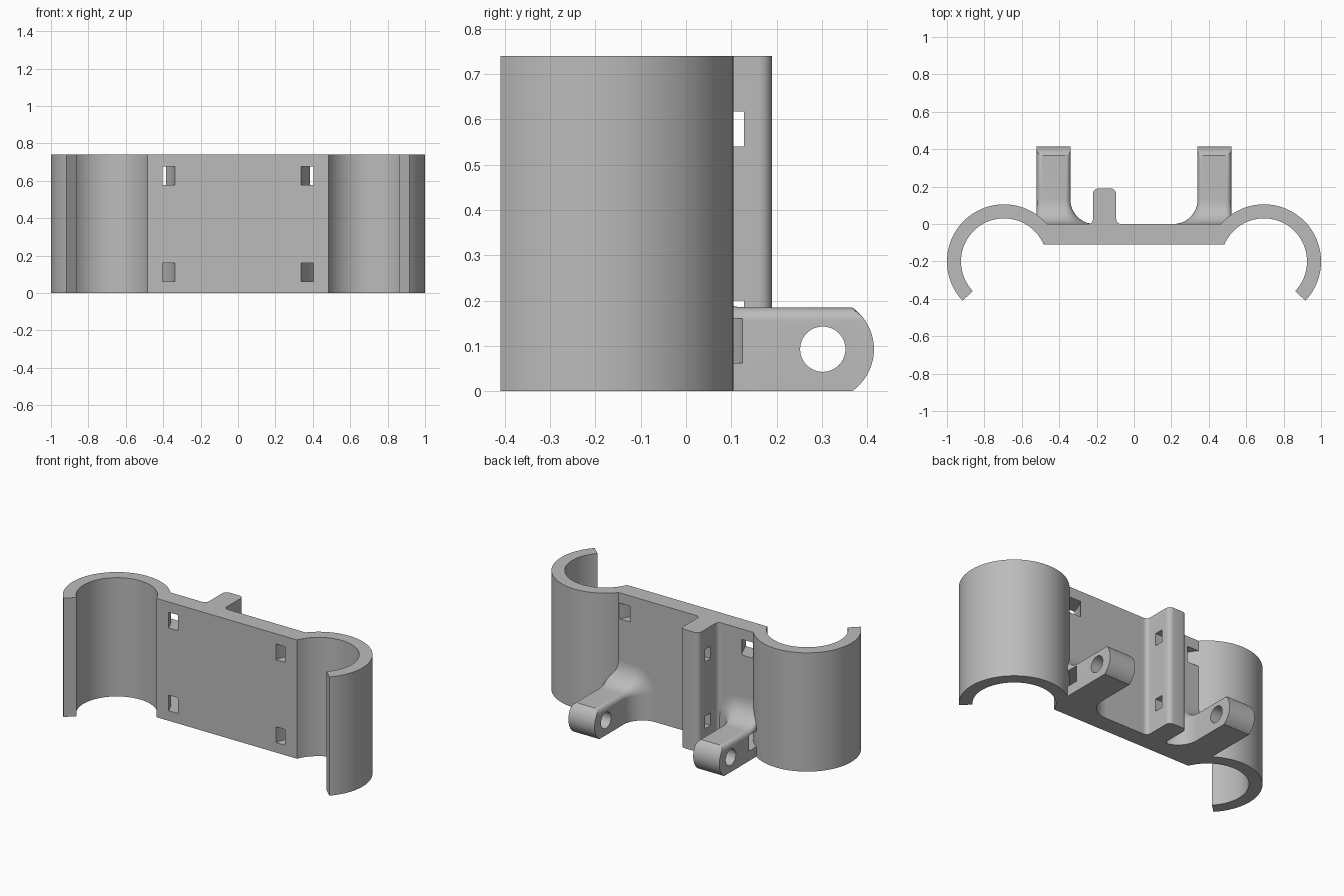
import bpy, bmesh
from math import sin, cos, radians

cube = bpy.data.objects.get("Cube")
if cube:
    bpy.data.objects.remove(cube, do_unlink=True)

grey = bpy.data.materials.new("plain grey")
grey.use_nodes = True
grey.diffuse_color = (0.5, 0.5, 0.5, 1)
grey.node_tree.nodes["Principled BSDF"].inputs["Base Color"].default_value = grey.diffuse_color

HEIGHT = 0.74
CLIP_X, CLIP_Y, OUTER, INNER = 0.695, -0.2, 0.305, 0.23


def arc(cx, cy, r, start, end, n):
    angles = [radians(start + (end - start) * i / n) for i in range(n + 1)]
    return [(cx + r * cos(a), cy + r * sin(a)) for a in angles]


def loft(name, rings):
    """Skin a row of matching closed sections and cap both ends."""
    bm = bmesh.new()
    rows = [[bm.verts.new(p) for p in ring] for ring in rings]
    n = len(rows[0])
    for a, b in zip(rows, rows[1:]):
        for i in range(n):
            j = (i + 1) % n
            bm.faces.new((a[i], a[j], b[j], b[i]))
    bm.faces.new(rows[0])
    bm.faces.new(rows[-1])
    bmesh.ops.recalc_face_normals(bm, faces=bm.faces)
    mesh = bpy.data.meshes.new(name)
    bm.to_mesh(mesh)
    bm.free()
    mesh.materials.append(grey)
    obj = bpy.data.objects.new(name, mesh)
    bpy.context.collection.objects.link(obj)
    return obj


def prism(name, outline, z0, z1):
    return loft(name, [[(x, y, z) for x, y in outline] for z in (z0, z1)])


def bar(name, outline, x0, x1):
    return loft(name, [[(x, y, z) for y, z in outline] for x in (x0, x1)])


def finish(obj, cutters):
    """Cut the openings, then smooth the curved faces."""
    bpy.ops.object.select_all(action="DESELECT")
    bpy.context.view_layer.objects.active = obj
    obj.select_set(True)
    for cutter in cutters:
        mod = obj.modifiers.new("opening", "BOOLEAN")
        mod.operation = "DIFFERENCE"
        mod.solver = "EXACT"
        mod.object = cutter
        bpy.ops.object.modifier_apply(modifier=mod.name)
    bpy.ops.object.shade_smooth_by_angle(angle=radians(30))


def lug(name, side):
    """Arm with rounded top edges, a flared root and a round tip."""
    flare, edge, mid = 0.13, 0.03, 0.0925
    stations = [(-0.02, flare, mid)]
    for i in range(13):
        t = radians(7.5 * i)
        stations.append((flare * (1 - cos(t)), flare * (1 - sin(t)), mid))
    for i in range(13):
        a = radians(55 - 52 * i / 12)
        stations.append((0.302 + 0.113 * cos(a), 0, min(mid, 0.113 * sin(a))))
    rings = []
    for y, e, half in stations:
        top, big = 2 * mid + e, edge + e
        section = [(0.52, 0)]
        section += arc(0.52 - edge, top - edge, edge, 0, 90, 8)
        section += arc(0.34 - e + big, top - big, big, 90, 180, 10)
        section.append((0.34 - e, 0))
        # the tip trims the section to a disc around the pin hole
        if y > 0.3:
            section = [(x, max(mid - half, min(mid + half, z))) for x, z in section]
        rings.append([(side * x, y, z) for x, z in section])
    return loft(name, rings)


# Plate with an open clip at each end
half = arc(CLIP_X, CLIP_Y, INNER, 156.96, -43.5, 64)
half += arc(CLIP_X, CLIP_Y, OUTER, -43.5, 139.02, 64)
body = prism("clip_plate", half + [(-x, y) for x, y in reversed(half)], 0, HEIGHT)

# Upright rib with rounded edges and filleted foot
outline = [(-0.245, -0.02)]
outline += arc(-0.245, 0.025, 0.025, 270, 360, 6)
outline += arc(-0.19, 0.16, 0.03, 180, 90, 6)
outline += arc(-0.125, 0.16, 0.03, 90, 0, 6)
outline += arc(-0.07, 0.025, 0.025, 180, 270, 6)
outline.append((-0.07, -0.02))
rib = prism("rib", outline, 0, HEIGHT)

lugs = [lug("left_lug", 1), lug("right_lug", -1)]

# Curved strap slots that run around each clip
band = arc(CLIP_X, CLIP_Y, 0.306, 90, 205, 40) + arc(CLIP_X, CLIP_Y, 0.369, 205, 90, 40)
slots = {}
for side in (1, -1):
    slots[side] = [prism("slot_cutter", [(side * x, y) for x, y in band], z, z + 0.098)
                   for z in (0.062, 0.578)]

# Square holes through the rib and round pin holes through the lugs
windows = [bar("window_cutter", [(0.072, z), (0.128, z), (0.128, z + 0.077), (0.072, z + 0.077)],
               -0.3, 0) for z in (0.123, 0.54)]
pin = bar("pin_cutter", arc(0.302, 0.0925, 0.05, 0, 352.5, 47), -0.7, 0.7)

finish(body, slots[1] + slots[-1])
finish(rib, windows)
finish(lugs[0], [slots[1][0], pin])
finish(lugs[1], [slots[-1][0], pin])

for cutter in slots[1] + slots[-1] + windows + [pin]:
    bpy.data.objects.remove(cutter, do_unlink=True)
